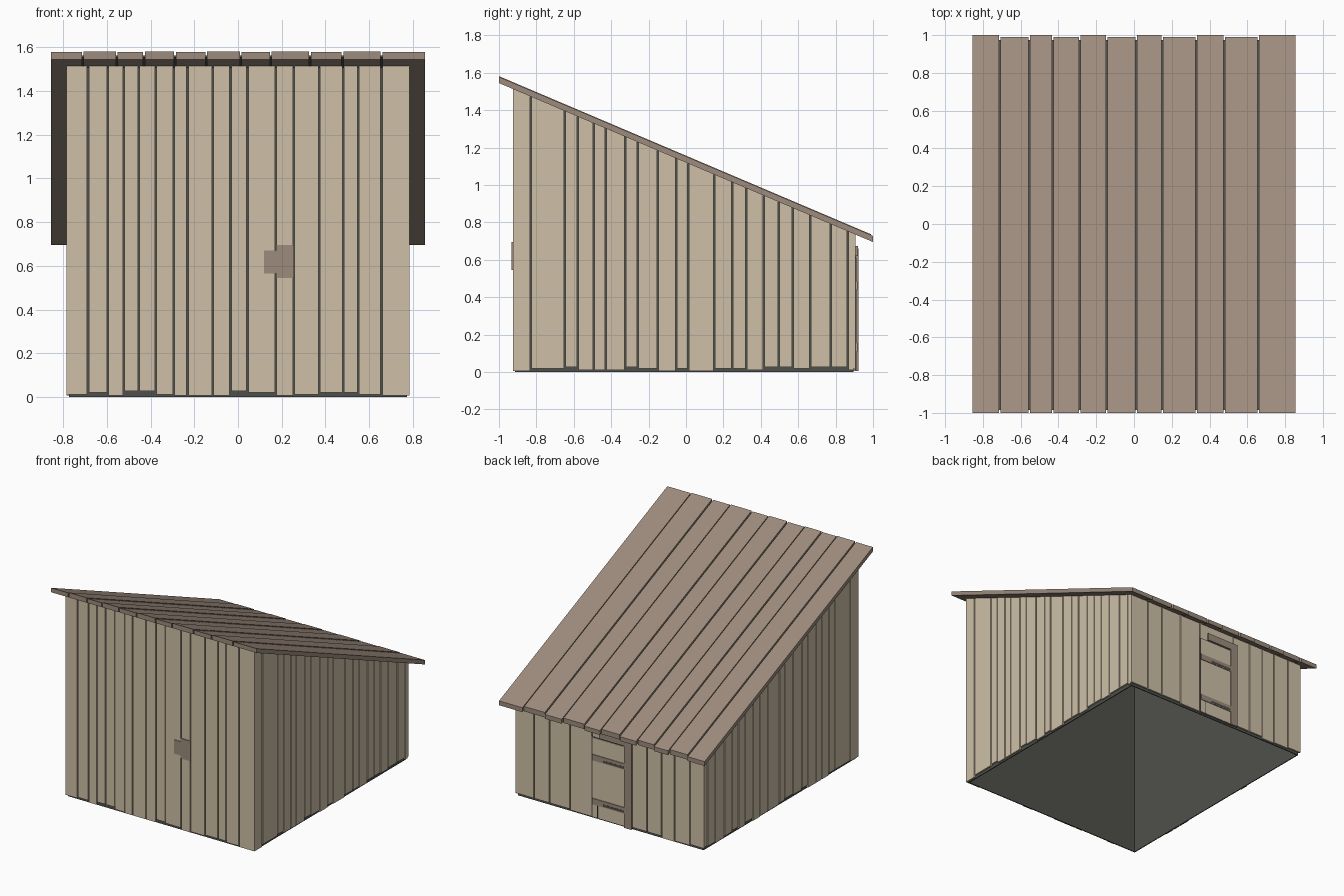
import bpy
import bmesh
import random

random.seed(4)
cube = bpy.data.objects.get("Cube")
if cube:
    bpy.data.objects.remove(cube)


def material(name, rgb):
    m = bpy.data.materials.new(name)
    m.use_nodes = True
    m.diffuse_color = (*rgb, 1)
    m.node_tree.nodes["Principled BSDF"].inputs["Base Color"].default_value = (*rgb, 1)
    return m


PALE = material("pale timber", (0.62, 0.53, 0.39))
BROWN = material("brown timber", (0.335, 0.26, 0.205))
DARK = material("dark lining", (0.078, 0.078, 0.069))

FRONT, BACK, SIDE = -0.914, 0.895, 0.773   # lining faces
THICK = 0.012                              # wall plank thickness
GAP = 0.004                                # half gap between planks


def roof_top(y):
    return 1.58 - 0.425 * (y + 1)


def roof_under(y):
    return roof_top(y) - 0.035


def height(value, y):
    return value(y) if callable(value) else value


def slab(bm, x0, x1, y0, y1, bottom, top):
    """Box whose bottom and top may follow the roof slope."""
    verts = bmesh.ops.create_cube(bm, size=1)["verts"]
    for v in verts:
        y = y1 if v.co.y > 0 else y0
        z = height(top if v.co.z > 0 else bottom, y)
        v.co = (x1 if v.co.x > 0 else x0, y, z)
    return verts


def finish(name, bm, mat):
    bmesh.ops.recalc_face_normals(bm, faces=bm.faces)
    mesh = bpy.data.meshes.new(name)
    bm.to_mesh(mesh)
    bm.free()
    mesh.materials.append(mat)
    ob = bpy.data.objects.new(name, mesh)
    bpy.context.collection.objects.link(ob)
    return ob


def block(name, mat, *dims):
    bm = bmesh.new()
    slab(bm, *dims)
    return finish(name, bm, mat)


def spans(edges):
    """Pairs of neighbouring seams, pulled apart by the gap."""
    last = len(edges) - 2
    for i, (a, b) in enumerate(zip(edges, edges[1:])):
        yield a + (GAP if i else 0), b - (GAP if i < last else 0)


def ragged():
    return random.choice((0.006, 0.012, 0.02, 0.028))


# Dark lining: thin walls, open at the bottom
bm = bmesh.new()
slab(bm, -SIDE, SIDE, FRONT, BACK, 0, roof_under)
bm.normal_update()
floor = [f for f in bm.faces if f.normal.z < -0.9]
bmesh.ops.delete(bm, geom=floor, context="FACES_ONLY")
lining = finish("wall_lining", bm, DARK)
solid = lining.modifiers.new("thickness", "SOLIDIFY")
solid.thickness = 0.01
solid.offset = -1

# Front and back wall planks
front_seams = [-0.785, -0.687, -0.596, -0.523, -0.454, -0.377, -0.294, -0.231, -0.116,
               -0.034, 0.043, 0.173, 0.255, 0.372, 0.482, 0.55, 0.657, 0.785]
back_seams = [-0.785, -0.67, -0.54, -0.43, -0.31, -0.16, 0.147, 0.33, 0.5, 0.63, 0.785]
for name, seams, y0, y1 in (("front_wall", front_seams, FRONT - THICK, FRONT),
                            ("back_wall", back_seams, BACK, BACK + THICK)):
    bm = bmesh.new()
    for a, b in spans(seams):
        slab(bm, a, b, y0, y1, ragged(), roof_under)
    finish(name, bm, PALE)

# Side wall planks
side_seams = [FRONT, -0.829, -0.647, -0.578, -0.492, -0.428, -0.326, -0.257, -0.15,
              -0.053, 0.011, 0.15, 0.246, 0.321, 0.417, 0.497, 0.572, 0.663, 0.775,
              0.866, BACK]
for name, x0, x1 in (("left_wall", SIDE, SIDE + THICK), ("right_wall", -SIDE - THICK, -SIDE)):
    bm = bmesh.new()
    for a, b in spans(side_seams):
        slab(bm, x0, x1, a, b, ragged(), roof_under)
    finish(name, bm, PALE)

# Roof planks with uneven back ends and slightly uneven heights
roof_seams = [-0.855, -0.71, -0.555, -0.43, -0.288, -0.145, 0.013, 0.15, 0.33, 0.478,
              0.657, 0.855]
bm = bmesh.new()
for i, (a, b) in enumerate(spans(roof_seams)):
    end = 1 - 0.005 * (i * 2 % 4)
    lift = 0.004 * (i % 2)
    slab(bm, a, b, -1, end, roof_under, lambda y: roof_top(y) + lift - 0.002)
finish("roof_planks", bm, BROWN)

# Thin dark sheet closing the gaps between roof planks
block("roof_sheet", DARK, -0.84, 0.84, -0.985, 0.975,
      lambda y: roof_top(y) - 0.02, lambda y: roof_top(y) - 0.012)

# Brown repair plates on the front wall
y = FRONT - THICK
block("front_patch_large", BROWN, 0.173, 0.257, y - 0.006, y, 0.545, 0.695)
block("front_patch_small", BROWN, 0.12, 0.175, y - 0.004, y, 0.565, 0.67)

# Door on the back wall
y = BACK + THICK
block("door_shadow_gap", DARK, -0.135, 0.15, y - 0.002, y + 0.001, 0.01, 0.618)
block("door_panel", PALE, -0.13, 0.142, y, y + 0.004, 0.012, 0.61)
block("door_seam", DARK, 0.096, 0.101, y, y + 0.005, 0.012, 0.11)
for name, z in (("upper", 0.44), ("lower", 0.11)):
    block(name + "_door_rail", BROWN, -0.13, 0.142, y, y + 0.009, z, z + 0.045)
    block(name + "_rail_slot", DARK, -0.125, 0.05, y, y + 0.01, z + 0.006, z + 0.022)
block("door_post", BROWN, -0.19, -0.13, y - 0.002, y + 0.014, 0.006, 0.66)
block("door_lintel", BROWN, -0.19, 0.08, y - 0.002, y + 0.012, 0.62, 0.675)
